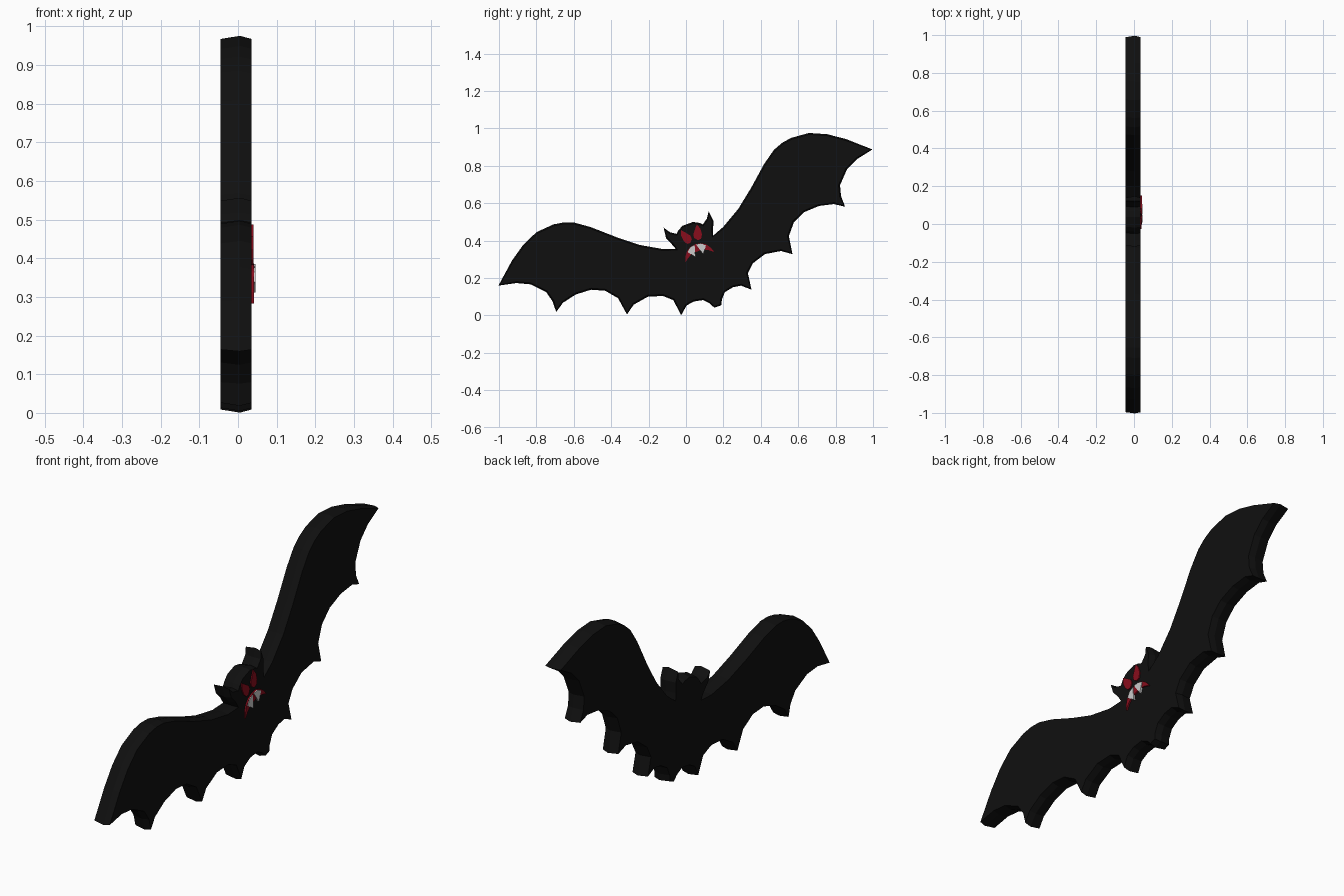
import bpy, bmesh, math
from mathutils import Vector

if "Cube" in bpy.data.objects:
    bpy.data.objects.remove(bpy.data.objects["Cube"])

TILT = math.radians(20)
CY, CZ = -0.003, 0.523


def material(name, rgb):
    m = bpy.data.materials.new(name)
    m.diffuse_color = (*rgb, 1)
    m.use_nodes = True
    m.node_tree.nodes["Principled BSDF"].inputs["Base Color"].default_value = m.diffuse_color
    return m


BLACK = material("black", (0.005, 0.005, 0.005))
RED = material("red", (0.25, 0.004, 0.012))
WHITE = material("white", (0.7, 0.7, 0.7))


def mirrored(half):
    return half + [(-a, b) for a, b in reversed(half) if a > 0]


def inset(loop, d):
    """Move each outline point inward (clockwise outline) by d."""
    out = []
    for i, p in enumerate(loop):
        p = Vector(p)
        e1 = (p - Vector(loop[i - 1])).normalized()
        e2 = (Vector(loop[(i + 1) % len(loop)]) - p).normalized()
        n = Vector((e1.y + e2.y, -e1.x - e2.x)).normalized()
        out.append(tuple(p + n * d))
    return out


def slab(name, layers, mat):
    """Loft stacked outlines [(x, loop), ...] into a closed slab, tilted in the y-z plane."""
    c, s = math.cos(TILT), math.sin(TILT)
    bm = bmesh.new()
    rings = [[bm.verts.new((x, CY + a * c - b * s, CZ + a * s + b * c)) for a, b in loop]
             for x, loop in layers]
    for r, q in zip(rings, rings[1:]):
        for i in range(len(r)):
            j = (i + 1) % len(r)
            bm.faces.new((r[i], r[j], q[j], q[i]))
    caps = [bm.faces.new(rings[0]), bm.faces.new(rings[-1])]
    bmesh.ops.recalc_face_normals(bm, faces=bm.faces)
    bmesh.ops.triangulate(bm, faces=caps)
    me = bpy.data.meshes.new(name)
    bm.to_mesh(me)
    bm.free()
    me.materials.append(mat)
    ob = bpy.data.objects.new(name, me)
    bpy.context.collection.objects.link(ob)
    return ob


# Half silhouette: head, ear, wing top, wing tip, scalloped lower edge, tail
half_bat = [
    (.03, -.036), (.06, -.052), (.075, -.066), (.105, -.045), (.128, -.011),
    (.135, -.068), (.115, -.115), (.105, -.142),
    (.171, -.117), (.28, -.054), (.383, .028), (.493, .125), (.568, .178),
    (.62, .198), (.676, .207), (.775, .199), (.864, .160), (.95, .101), (1.064, 0),
    (.969, -.02), (.901, -.052), (.836, -.12), (.821, -.177), (.822, -.238),
    (.771, -.204), (.692, -.186), (.606, -.19), (.537, -.221), (.486, -.282), (.471, -.38),
    (.419, -.343), (.333, -.329), (.256, -.353), (.212, -.393), (.2, -.483),
    (.155, -.444), (.112, -.437), (.062, -.447), (.034, -.477), (.02, -.506)]
bat = mirrored(half_bat)
rim = inset(bat, 0.008)
slab("bat_body", [(-.045, rim), (.005, bat), (.035, rim)], BLACK)

# Mouth: downturned red crescent
mouth = mirrored([(0, -.152), (.03, -.157), (.055, -.173), (.072, -.197), (.082, -.226),
                  (.06, -.208), (.03, -.192), (0, -.188)][:7])
slab("mouth", [(.033, mouth), (.042, mouth)], RED)

# Eyes and fangs, one per side
eye = [(.045, -.055), (.055, -.085), (.052, -.115), (.04, -.135),
       (.022, -.137), (.007, -.12), (.008, -.1), (.025, -.078)]
fang = [(.004, -.155), (.03, -.158), (.052, -.178), (.022, -.217)]
for side, k in (("right", 1), ("left", -1)):
    e = [(k * a, b) for a, b in eye]
    f = [(k * a, b) for a, b in fang]
    slab("eye_" + side, [(.033, e), (.040, e)], RED)
    slab("fang_" + side, [(.033, f), (.045, f)], WHITE)
